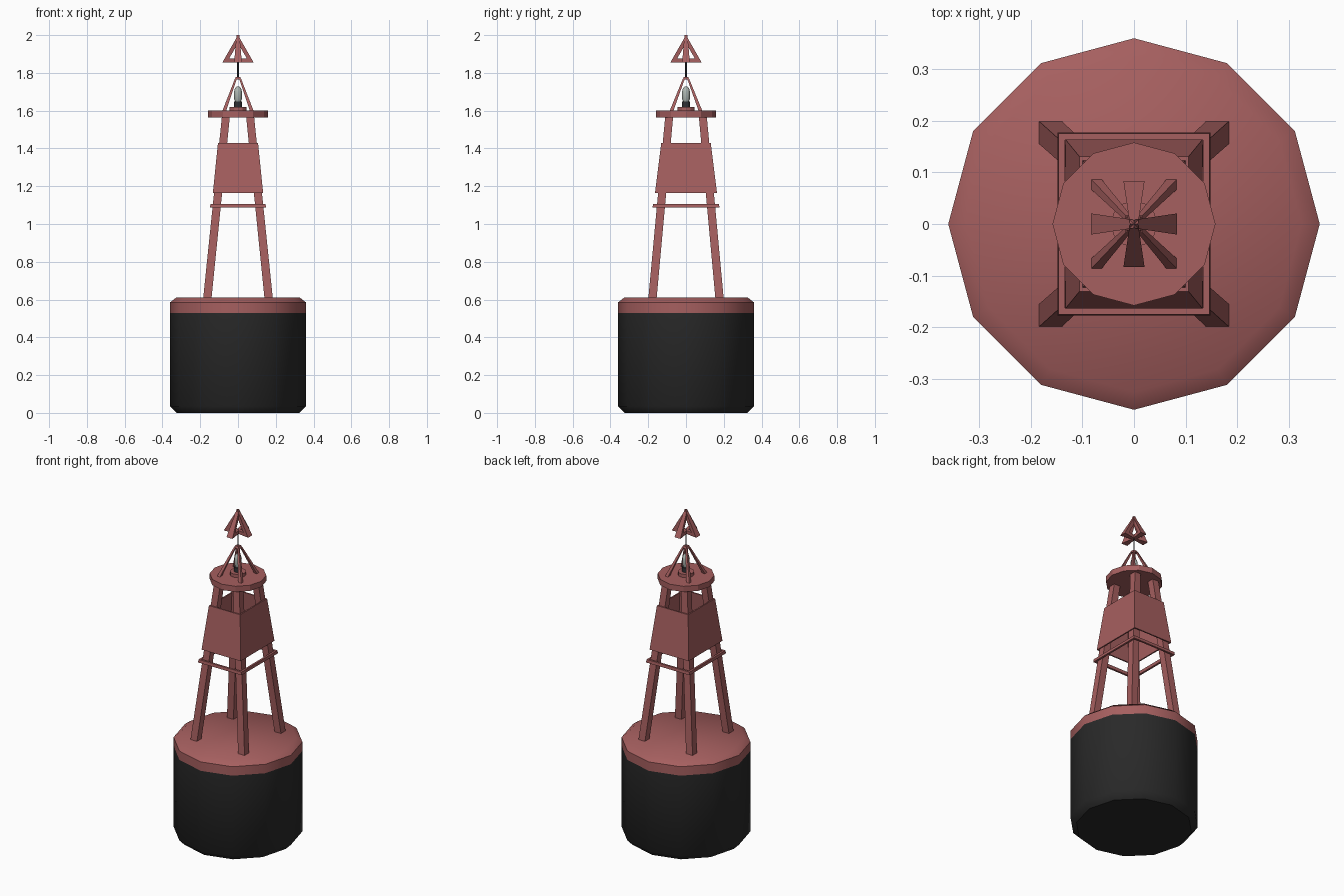
import bpy, bmesh, math
from mathutils import Vector

cube = bpy.data.objects.get("Cube")
if cube:
    bpy.data.objects.remove(cube)


def material(name, color):
    m = bpy.data.materials.new(name)
    m.use_nodes = True
    m.diffuse_color = (*color, 1)
    m.node_tree.nodes["Principled BSDF"].inputs["Base Color"].default_value = (*color, 1)
    return m


RED = material("faded red paint", (0.38, 0.115, 0.115))
BLACK = material("black hull", (0.022, 0.022, 0.022))
DARK = material("dark metal", (0.03, 0.03, 0.035))
GLASS = material("pale glass", (0.42, 0.47, 0.44))


def loft(name, loops, mats, closed=False, smooth=None):
    """Skin a row of equal point loops, capping the ends unless closed."""
    bm = bmesh.new()
    rows = [[bm.verts.new(p) for p in loop] for loop in loops]
    n = len(rows[0])
    pairs = list(zip(rows, rows[1:])) + ([(rows[-1], rows[0])] if closed else [])
    for a, b in pairs:
        for i in range(n):
            j = (i + 1) % n
            bm.faces.new((a[i], a[j], b[j], b[i]))
    if not closed:
        bm.faces.new(rows[0])
        bm.faces.new(rows[-1])
    bmesh.ops.recalc_face_normals(bm, faces=bm.faces)
    mesh = bpy.data.meshes.new(name)
    bm.to_mesh(mesh)
    bm.free()
    for m in mats:
        mesh.materials.append(m)
    ob = bpy.data.objects.new(name, mesh)
    bpy.context.collection.objects.link(ob)
    if smooth:
        bpy.ops.object.select_all(action="DESELECT")
        ob.select_set(True)
        bpy.context.view_layer.objects.active = ob
        bpy.ops.object.shade_smooth_by_angle(angle=math.radians(smooth))
    return ob


def lathe(name, profile, mats, sides=12, smooth=None):
    turn = [math.tau * i / sides for i in range(sides)]
    loops = [[(r * math.cos(a), r * math.sin(a), z) for a in turn] for r, z in profile]
    return loft(name, loops, mats, smooth=smooth)


def rect(cx, cy, z, hx, hy):
    return [(cx + sx * hx, cy + sy * hy, z) for sx, sy in ((-1, -1), (1, -1), (1, 1), (-1, 1))]


def hollow(name, low, high, t):
    """Open rectangular sleeve; low and high are (z, half x, half y)."""
    (z0, x0, y0), (z1, x1, y1) = low, high
    loft(name, [rect(0, 0, z0, x0, y0), rect(0, 0, z1, x1, y1),
                rect(0, 0, z1, x1 - t, y1 - t), rect(0, 0, z0, x0 - t, y0 - t)],
         [RED], closed=True)


# Floating drum with painted upper band
drum = lathe("drum", [(0.325, 0), (0.36, 0.035), (0.36, 0.53), (0.36, 0.585), (0.325, 0.612)],
             [BLACK, RED], smooth=45)
for face in drum.data.polygons:
    face.material_index = int(face.center.z > 0.53)

# Four tower legs and the four struts above the lamp
for sx, sx_name in ((-1, "right"), (1, "left")):
    for sy, sy_name in ((-1, "front"), (1, "back")):
        side = f"{sy_name}_{sx_name}"
        loft("leg_" + side, [rect(sx * 0.163, sy * 0.178, 0.6, 0.022, 0.022),
                             rect(sx * 0.064, sy * 0.089, 1.57, 0.021, 0.021)], [RED])
        loft("lamp_strut_" + side, [rect(sx * 0.073, sy * 0.077, 1.598, 0.01, 0.01),
                                    rect(sx * 0.011, sy * 0.011, 1.77, 0.005, 0.005)], [RED])

# Tower cladding and brace ring
hollow("tower_panels", (1.165, 0.133, 0.164), (1.43, 0.106, 0.131), 0.008)
hollow("brace_ring", (1.087, 0.148, 0.177), (1.105, 0.146, 0.175), 0.012)

# Platform and lamp
lathe("platform", [(0.158, 1.565), (0.158, 1.6)], [RED])
lathe("lamp_base", [(0.045, 1.6), (0.045, 1.62)], [RED])
lathe("lamp_collar", [(0.022, 1.62), (0.022, 1.648)], [DARK])
lathe("lamp_lens", [(0.014, 1.646), (0.02, 1.66), (0.021, 1.7), (0.016, 1.718), (0.006, 1.728)],
      [GLASS], smooth=50)

# Strut cap and mast
loft("strut_cap", [rect(0, 0, 1.765, 0.016, 0.016), rect(0, 0, 1.778, 0.012, 0.012)], [RED])
lathe("mast", [(0.004, 1.77), (0.004, 1.88)], [DARK], sides=8)

# Topmark: two crossed triangular frames, thinner towards the middle
corners = [((-0.083, 1.855), (-0.047, 1.876)), ((0, 1.855), (0, 1.876)),
           ((0.083, 1.855), (0.047, 1.876)), ((0, 2.0), (0, 1.957))]
for name, along, across in (("topmark_wide", Vector((1, 0, 0)), Vector((0, 1, 0))),
                            ("topmark_deep", Vector((0, 1, 0)), Vector((1, 0, 0)))):
    loops = []
    for outer, inner in corners:
        loop = []
        for (r, z), s in ((outer, -1), (outer, 1), (inner, 1), (inner, -1)):
            half = 0.008 + 0.15 * abs(r)
            loop.append(along * r + across * s * half + Vector((0, 0, z)))
        loops.append(loop)
    loft(name, loops, [RED], closed=True)
